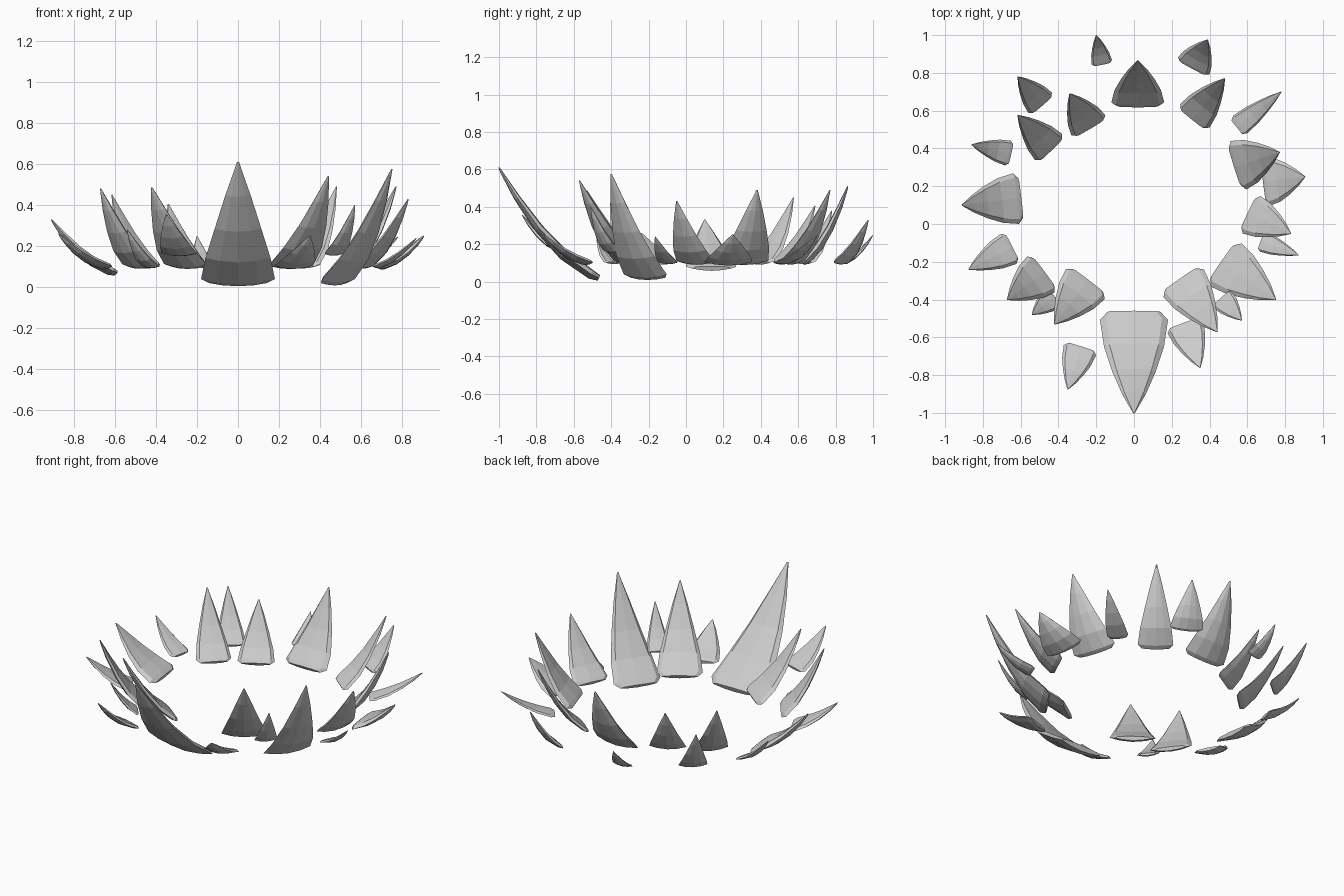
import bpy, bmesh
from mathutils import Vector

# Shards grouped by base height: base x, base y, tip x, tip y, width, tip height
GROUPS = {
    0.02: [(0, -.50, 0, -1, .36, .61), (.485, -.215, .75, -.40, .28, .575)],
    0.07: [(-.62, .135, -.91, .10, .27, .33)],
    0.16: [(-.285, -.665, -.35, -.875, .18, .355), (.47, -.40, .57, -.51, .13, .40)],
    0.10: [(.26, -.31, .44, -.57, .26, .54), (.27, -.54, .35, -.76, .20, .25),
           (.62, .05, .83, -.05, .22, .43), (.685, -.095, .87, -.165, .11, .24),
           (.70, .225, .905, .25, .26, .25), (.55, .31, .77, .38, .27, .49),
           (.56, .525, .78, .70, .12, .245), (.32, .57, .48, .77, .20, .49),
           (.315, .835, .39, .975, .19, .33), (.02, .64, .02, .865, .28, .51),
           (-.17, .855, -.20, 1, .11, .25), (-.24, .52, -.34, .69, .21, .405),
           (-.495, .64, -.615, .78, .165, .38), (-.45, .405, -.615, .575, .20, .45),
           (-.665, .375, -.86, .42, .135, .27), (-.66, -.13, -.875, -.24, .18, .26),
           (-.49, -.265, -.67, -.40, .24, .48), (-.43, -.39, -.54, -.48, .13, .28),
           (-.255, -.315, -.42, -.53, .26, .485)],
}
# Rings along a shard: position, width factor, thickness factor
RINGS = [(0, .78, .55), (.08, 1, .9), (.35, .88, 1), (.6, .63, .85),
         (.82, .34, .6), (.97, .08, .25), (1, .03, .1)]
# Cross-section: ridged outer side, flat inner side with bevelled edges
SECTION = [(0, -.55), (.55, -.38), (1, 0), (.82, .4), (0, .5),
           (-.82, .4), (-1, 0), (-.55, -.38)]


def shard(name, bx, by, tx, ty, width, z0, z1):
    base, tip = Vector((bx, by, 0)), Vector((tx, ty, 0))
    base -= (tip - base) * .07
    run = tip - base
    length = run.length
    out = run.normalized()
    side = Vector((-out.y, out.x, 0))
    rise = z1 - z0
    thick = .13 * width + .008
    bm = bmesh.new()
    rings = []
    for u, w, t in RINGS:
        # curved spine, steeper toward the tip
        centre = base + run * u + Vector((0, 0, z0 + rise * (.38 * u + .62 * u * u)))
        slope = rise * (.38 + 1.24 * u)
        normal = (Vector((0, 0, length)) - out * slope).normalized()
        rings.append([bm.verts.new(centre + side * (a * w * width / 2)
                                   + normal * (b * t * thick)) for a, b in SECTION])
    n = len(SECTION)
    for low, high in zip(rings, rings[1:]):
        for i in range(n):
            j = (i + 1) % n
            bm.faces.new((low[i], low[j], high[j], high[i]))
    bm.faces.new(rings[0])
    bm.faces.new(rings[-1])
    bmesh.ops.recalc_face_normals(bm, faces=bm.faces)
    mesh = bpy.data.meshes.new(name)
    bm.to_mesh(mesh)
    bm.free()
    bpy.context.collection.objects.link(bpy.data.objects.new(name, mesh))


# Ring of outward-leaning shards
count = 0
for z0, rows in GROUPS.items():
    for bx, by, tx, ty, width, z1 in rows:
        count += 1
        shard(f"shard_{count}", bx, by, tx, ty, width, z0, z1)
